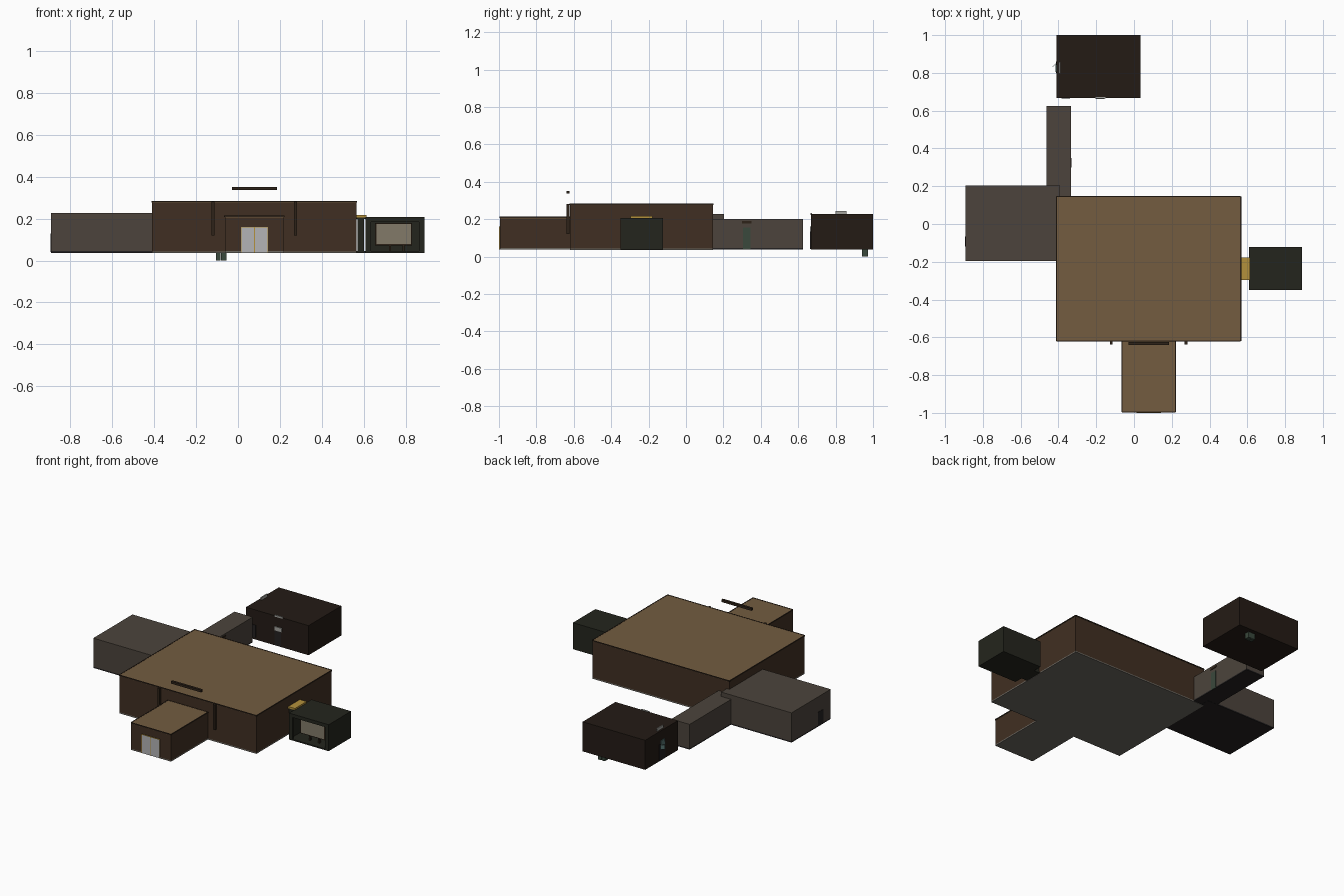
import bpy, math

if "Cube" in bpy.data.objects:
    bpy.data.objects.remove(bpy.data.objects["Cube"])

MATS = {}


def mat(name, r, g, b):
    m = bpy.data.materials.new(name)
    m.diffuse_color = [((c / 255 + 0.055) / 1.055) ** 2.4 for c in (r, g, b)] + [1]
    m.use_nodes = True
    m.node_tree.nodes["Principled BSDF"].inputs["Base Color"].default_value = m.diffuse_color
    MATS[name] = m


mat("tan_roof", 115, 92, 64)
mat("brown_wall", 64, 47, 34)
mat("stone_floor", 108, 104, 96)
mat("grey_brown", 76, 68, 60)
mat("charcoal", 36, 33, 33)
mat("dark_brown", 36, 27, 21)
mat("dark_green", 36, 37, 29)
mat("dark_trim", 45, 34, 24)
mat("glass", 180, 180, 182)
mat("gold", 180, 145, 60)
mat("screen", 130, 122, 105)
mat("teal", 85, 115, 112)
mat("door_green", 58, 72, 60)
mat("lamp", 165, 165, 160)


def box(name, x0, x1, y0, y1, z0, z1, m, rot=0):
    bpy.ops.mesh.primitive_cube_add(
        size=1, location=((x0 + x1) / 2, (y0 + y1) / 2, (z0 + z1) / 2), rotation=(0, 0, rot))
    o = bpy.context.object
    o.name = name
    o.scale = (x1 - x0, y1 - y0, z1 - z0)
    bpy.ops.object.transform_apply(location=False, rotation=False, scale=True)
    o.data.materials.append(MATS[m])
    return o


T = 0.008   # wall thickness
Z0 = 0.037  # floor level


def room(name, x0, x1, y0, y1, z1, wall, roof, floor, z0=Z0, sides="lrfb"):
    """Hollow room: floor, ceiling and the chosen walls (left, right, front, back)."""
    box(name + "_floor", x0, x1, y0, y1, z0, z0 + T, floor)
    box(name + "_roof", x0, x1, y0, y1, z1 - T, z1, roof)
    a, b = z0 + T, z1 - T
    walls = {"l": (x0, x0 + T, y0, y1), "r": (x1 - T, x1, y0, y1),
             "f": (x0 + T, x1 - T, y0, y0 + T), "b": (x0 + T, x1 - T, y1 - T, y1)}
    for s in sides:
        box(name + "_wall_" + s, *walls[s], a, b, wall)


# Rooms
room("hall", -0.41, 0.565, -0.62, 0.145, 0.283, "brown_wall", "tan_roof", "stone_floor", Z0 - 0.001)
room("entrance", -0.063, 0.22, -0.995, -0.62, 0.213, "brown_wall", "tan_roof", "stone_floor", sides="lrf")
room("side_room", -0.893, -0.392, -0.195, 0.203, 0.228, "grey_brown", "grey_brown", "charcoal")
room("corridor", -0.463, -0.333, 0.14, 0.625, 0.2, "grey_brown", "grey_brown", "charcoal", Z0 + 0.001)
room("back_room", -0.41, 0.035, 0.667, 1.0, 0.227, "dark_brown", "dark_brown", "dark_brown")
room("screen_room", 0.608, 0.89, -0.35, -0.122, 0.207, "dark_green", "dark_green", "dark_green", sides="lrb")
room("passage", 0.563, 0.61, -0.295, -0.18, 0.206, "dark_green", "dark_green", "dark_green", sides="fb")
box("passage_cap", 0.565, 0.613, -0.297, -0.178, 0.206, 0.217, "gold")

# Dark trim along the hall and entrance roof edges
for n, x0, x1, y0, y1, z in (("hall", -0.41, 0.565, -0.62, 0.145, 0.283),
                             ("entrance", -0.063, 0.22, -0.995, -0.62, 0.213)):
    for i, x in enumerate((x0, x1)):
        box(f"{n}_side_trim_{i}", x - 0.003, x + 0.003, y0, y1, z - 0.006, z + 0.001, "dark_trim")
    for i, y in enumerate((y0, y1)):
        box(f"{n}_end_trim_{i}", x0, x1, y - 0.003, y + 0.003, z - 0.006, z + 0.001, "dark_trim")

# Entrance double doors with gold frame
for i, x in enumerate((0.017, 0.08)):
    box(f"entrance_door_{i}", x, x + 0.06, -0.998, -0.994, 0.039, 0.157, "glass")
for i, x in enumerate((0.014, 0.077, 0.14)):
    box(f"door_frame_post_{i}", x, x + 0.003, -1.0, -0.993, 0.039, 0.16, "gold")
box("door_frame_top", 0.014, 0.143, -1.0, -0.993, 0.157, 0.16, "gold")

# Hanging posts on the hall front and the floating beam above
for i, x in enumerate((-0.12, 0.275)):
    box(f"facade_post_{i}", x - 0.007, x + 0.007, -0.638, -0.622, 0.12, 0.281, "dark_trim")
box("floating_beam", -0.029, 0.186, -0.64, -0.624, 0.337, 0.352, "dark_trim")

# Open front of the screen room: pilasters, screen and stand
for i, x in enumerate((0.608, 0.864)):
    box(f"screen_room_pilaster_{i}", x, x + 0.026, -0.35, -0.34, Z0 + T, 0.199, "dark_green")
box("screen_room_lintel", 0.634, 0.864, -0.35, -0.34, 0.185, 0.199, "dark_green")
box("screen_border", 0.655, 0.83, -0.303, -0.293, 0.073, 0.18, "dark_trim")
box("screen_panel", 0.661, 0.825, -0.306, -0.302, 0.079, 0.175, "screen")
for i, x in enumerate((0.72, 0.785)):
    box(f"screen_leg_{i}", x, x + 0.01, -0.306, -0.294, Z0 + T, 0.073, "dark_trim")

# Corridor door and lintel
box("corridor_door", -0.335, -0.331, 0.305, 0.346, 0.04, 0.155, "door_green")
box("corridor_door_lintel", -0.335, -0.33, 0.3, 0.35, 0.176, 0.19, "dark_trim")

# Side room door on the left wall
box("side_room_door", -0.895, -0.89, -0.12, -0.065, 0.042, 0.13, "charcoal")

# Back room: doors, windows, lamps over the doors
box("back_room_front_door", -0.205, -0.16, 0.664, 0.669, 0.042, 0.135, "charcoal")
box("front_door_window", -0.205, -0.155, 0.662, 0.668, 0.135, 0.16, "lamp")
box("front_door_lamp", -0.205, -0.15, 0.665, 0.673, 0.222, 0.232, "lamp")
box("back_room_opening", -0.385, -0.34, 0.664, 0.669, 0.05, 0.13, "charcoal")
box("left_door", -0.413, -0.408, 0.8, 0.86, 0.042, 0.145, "charcoal")
box("left_door_window", -0.415, -0.408, 0.805, 0.845, 0.125, 0.165, "teal")
box("left_door_lamp", -0.397, -0.39, 0.798, 0.858, 0.22, 0.245, "lamp")
box("open_leaf", -0.437, -0.403, 0.841, 0.843, 0.11, 0.14, "teal", math.radians(45))

# Small fittings hanging below the back room floor
for i, (a, b) in enumerate(((-0.104, -0.083), (-0.08, -0.055))):
    box(f"under_floor_fitting_{i}", a, b, 0.94, 0.973, 0.0, Z0 + 0.002, "door_green")
